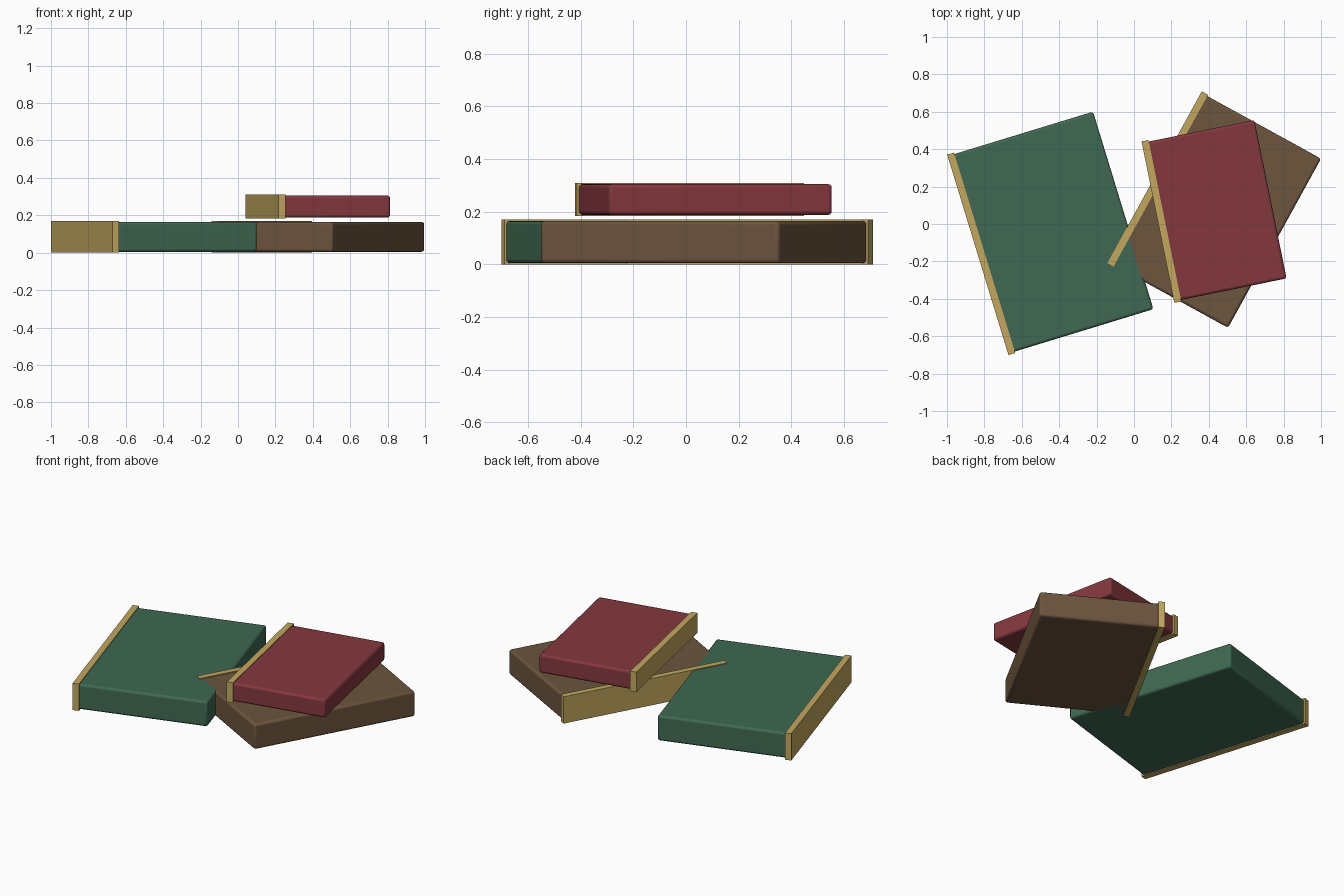
import bpy
from math import radians, cos, sin

if "Cube" in bpy.data.objects:
    bpy.data.objects.remove(bpy.data.objects["Cube"])

T = 0.038  # spine thickness


def material(name, rgb):
    m = bpy.data.materials.new(name)
    m.diffuse_color = (*rgb, 1)
    m.use_nodes = True
    m.node_tree.nodes["Principled BSDF"].inputs["Base Color"].default_value = m.diffuse_color
    return m


def box(name, loc, size, angle, mat, bevel=0):
    bpy.ops.mesh.primitive_cube_add(size=1, location=loc, rotation=(0, 0, angle))
    ob = bpy.context.object
    ob.name = name
    ob.scale = size
    bpy.ops.object.transform_apply(location=False, rotation=False, scale=True)
    ob.data.materials.append(mat)
    if bevel:
        mod = ob.modifiers.new("rounded_edges", "BEVEL")
        mod.width = bevel
        mod.segments = 3
        bpy.ops.object.shade_smooth_by_angle(angle=radians(40))
    return ob


def book(name, spine_mid, degrees, width, length, z0, height, mat):
    # spine_mid is the middle of the outer spine face; the book extends along local +x
    a = radians(degrees)

    def at(d):
        return (spine_mid[0] + d * cos(a), spine_mid[1] + d * sin(a), z0 + height / 2)

    # rounded body starts inside the spine strip
    box(name + "_body", at((width + T / 2) / 2),
        (width - T / 2, length - 0.016, height - 0.01), a, mat, 0.014)
    # sharp-edged spine strip
    box(name + "_spine", at(T / 2), (T, length, height), a, tan)


tan = material("tan", (0.54, 0.39, 0.117))
green = material("green", (0.05, 0.138, 0.084))
brown = material("brown", (0.15, 0.089, 0.048))
red = material("red", (0.23, 0.039, 0.048))

# two books lying on the ground, one stacked on top
book("green_book", (-0.835, -0.165), 17, 0.813, 1.12, 0.0, 0.17, green)
book("brown_book", (0.11, 0.25), -28.8, 0.732, 1.048, 0.0, 0.17, brown)
book("red_book", (0.128, 0.01), 11.5, 0.614, 0.88, 0.183, 0.127, red)
